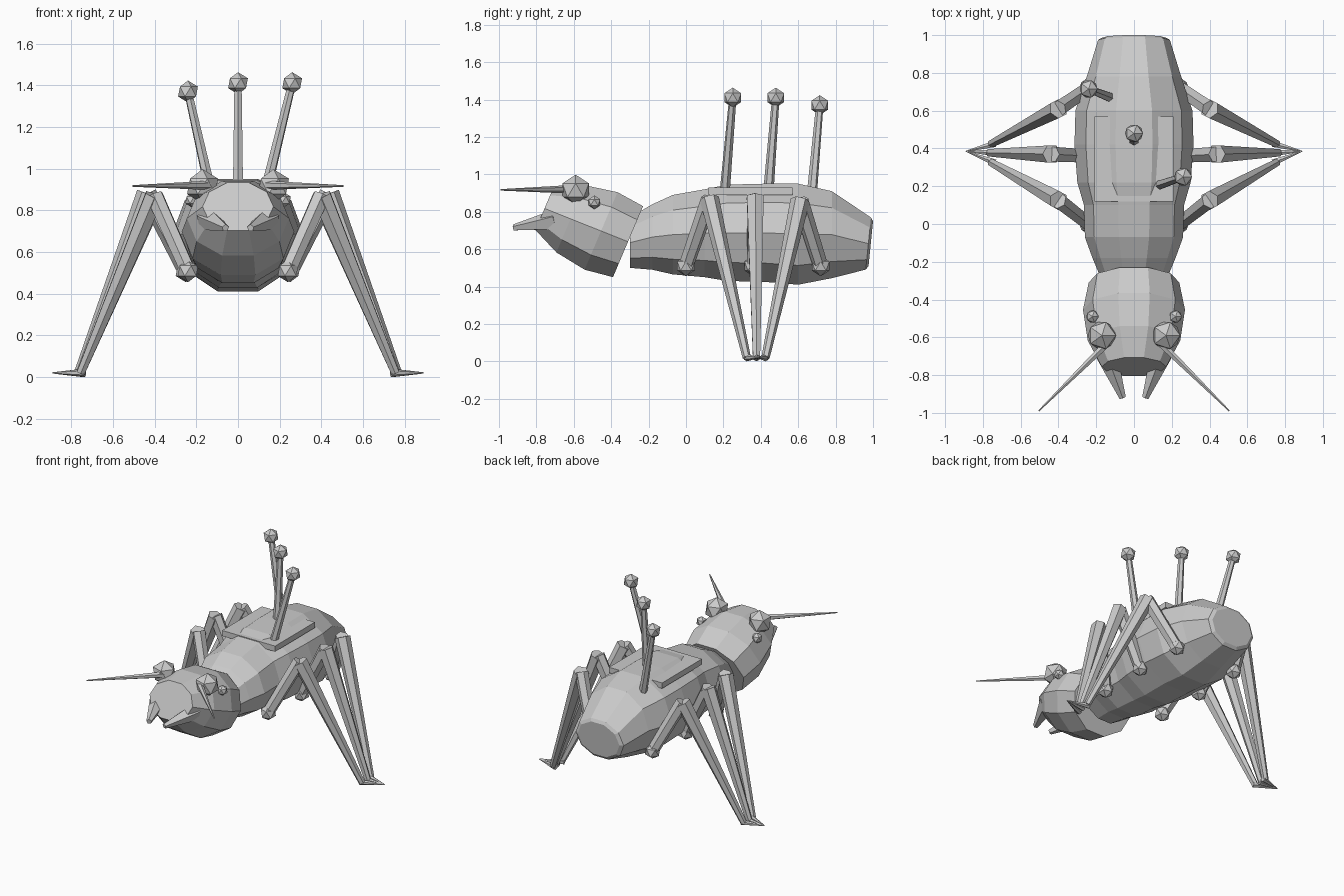
import bpy, bmesh, math
from mathutils import Vector

cube = bpy.data.objects.get("Cube")
if cube:
    bpy.data.objects.remove(cube, do_unlink=True)

GREY = (0.6, 0.6, 0.6, 1.0)
mat = bpy.data.materials.new("plain grey")
mat.use_nodes = True
mat.diffuse_color = GREY
bsdf = next(n for n in mat.node_tree.nodes if n.type == 'BSDF_PRINCIPLED')
bsdf.inputs["Base Color"].default_value = GREY


def finish(name, bm):
    bmesh.ops.recalc_face_normals(bm, faces=bm.faces)
    mesh = bpy.data.meshes.new(name)
    bm.to_mesh(mesh)
    bm.free()
    mesh.materials.append(mat)
    obj = bpy.data.objects.new(name, mesh)
    bpy.context.collection.objects.link(obj)
    return obj


def loft(name, rings, sides=10):
    """Skin rings given as (centre, up direction, half width, half height)."""
    bm = bmesh.new()
    loops = []
    for centre, up, rx, rz in rings:
        c, u = Vector(centre), Vector(up).normalized()
        rz /= math.sin(math.radians(72))
        angles = [2 * math.pi * k / sides for k in range(sides)]
        loops.append([bm.verts.new(c + Vector((rx * math.cos(a), 0, 0)) + u * rz * math.sin(a))
                      for a in angles])
    for a, b in zip(loops, loops[1:]):
        for k in range(sides):
            n = (k + 1) % sides
            bm.faces.new((a[k], a[n], b[n], b[k]))
    bm.faces.new(loops[0])
    bm.faces.new(loops[-1])
    return finish(name, bm)


def taper(name, start, end, r1, r2, sides=6):
    """Tapered rod between two points."""
    a, b = Vector(start), Vector(end)
    bm = bmesh.new()
    bmesh.ops.create_cone(bm, cap_ends=True, segments=sides, radius1=r1, radius2=r2,
                          depth=(b - a).length)
    rot = (b - a).to_track_quat('Z', 'Y').to_matrix()
    for v in bm.verts:
        v.co = rot @ v.co + (a + b) / 2
    return finish(name, bm)


def ball(name, centre, radius):
    bm = bmesh.new()
    bmesh.ops.create_icosphere(bm, subdivisions=1, radius=radius)
    bmesh.ops.translate(bm, verts=bm.verts, vec=centre)
    return finish(name, bm)


# Body: (y, top z, bottom z, half width)
profile = [(-0.30, 0.77, 0.50, 0.17), (-0.18, 0.84, 0.49, 0.22), (-0.07, 0.89, 0.465, 0.26),
           (0.10, 0.92, 0.45, 0.265), (0.22, 0.945, 0.43, 0.30), (0.42, 0.95, 0.425, 0.315),
           (0.60, 0.95, 0.41, 0.31), (0.78, 0.91, 0.445, 0.25)]
rings = [((0, y, (t + b) / 2), (0, 0, 1), w, (t - b) / 2) for y, t, b, w in profile]
rings += [((0, 0.975, 0.63), (0, 0.1, 1), 0.19, 0.14), ((0, 0.988, 0.63), (0, 0.1, 1), 0.165, 0.12)]
loft("body", rings)

# Head: rings along a tilted axis (distance, half width, half height)
axis, up = Vector((0, -0.93, 0.37)), Vector((0, 0.39, 0.92))
base = Vector((0, -0.31, 0.64))
loft("head", [(base + axis * t, up, w, h) for t, w, h in
              [(0, 0.24, 0.206), (0.155, 0.27, 0.225), (0.33, 0.245, 0.195), (0.48, 0.17, 0.125)]])

# Flat plate set into the back
bm = bmesh.new()
bmesh.ops.create_cube(bm, size=1)
for v in bm.verts:
    v.co = Vector((v.co.x * 0.42, v.co.y * 0.45 + 0.345, v.co.z * 0.04 + 0.91))
finish("back_plate", bm)

# Knobbed stalks on the back
stalks = [((-0.125, 0.67, 0.86), (-0.24, 0.715, 1.37)),
          ((0, 0.44, 0.90), (0, 0.48, 1.41)),
          ((0.13, 0.205, 0.88), (0.26, 0.25, 1.41))]
for i, (root, tip) in enumerate(stalks, 1):
    taper(f"stalk_{i}", root, tip, 0.028, 0.02)
    ball(f"stalk_knob_{i}", tip, 0.053)

# Mirrored face parts and legs: (leg, hip, knee, ankle)
legs = [("front", (0.24, 0.00, 0.51), (0.40, 0.125, 0.87), (0.755, 0.325, 0.02)),
        ("middle", (0.25, 0.36, 0.51), (0.435, 0.37, 0.88), (0.765, 0.377, 0.02)),
        ("back", (0.24, 0.72, 0.51), (0.40, 0.61, 0.86), (0.755, 0.425, 0.02))]
for side, s in (("left", 1), ("right", -1)):
    def m(p):
        return (s * p[0], p[1], p[2])
    ball(f"{side}_eye", m((0.17, -0.59, 0.915)), 0.083)
    ball(f"{side}_small_eye", m((0.22, -0.49, 0.85)), 0.037)
    taper(f"{side}_antenna", m((0.14, -0.63, 0.92)), m((0.505, -0.99, 0.917)), 0.022, 0.004)
    taper(f"{side}_mandible", m((0.145, -0.69, 0.755)), m((0.06, -0.92, 0.715)), 0.06, 0.018, 5)
    for leg, hip, knee, ankle in legs:
        ball(f"{side}_{leg}_hip", m(hip), 0.055)
        taper(f"{side}_{leg}_thigh", m(hip), m(knee), 0.04, 0.045)
        taper(f"{side}_{leg}_shin", m(knee), m(ankle), 0.052, 0.022)
        taper(f"{side}_{leg}_foot", m((ankle[0] - 0.02, ankle[1], 0.02)), m((0.89, 0.385, 0.02)),
              0.02, 0.003)
